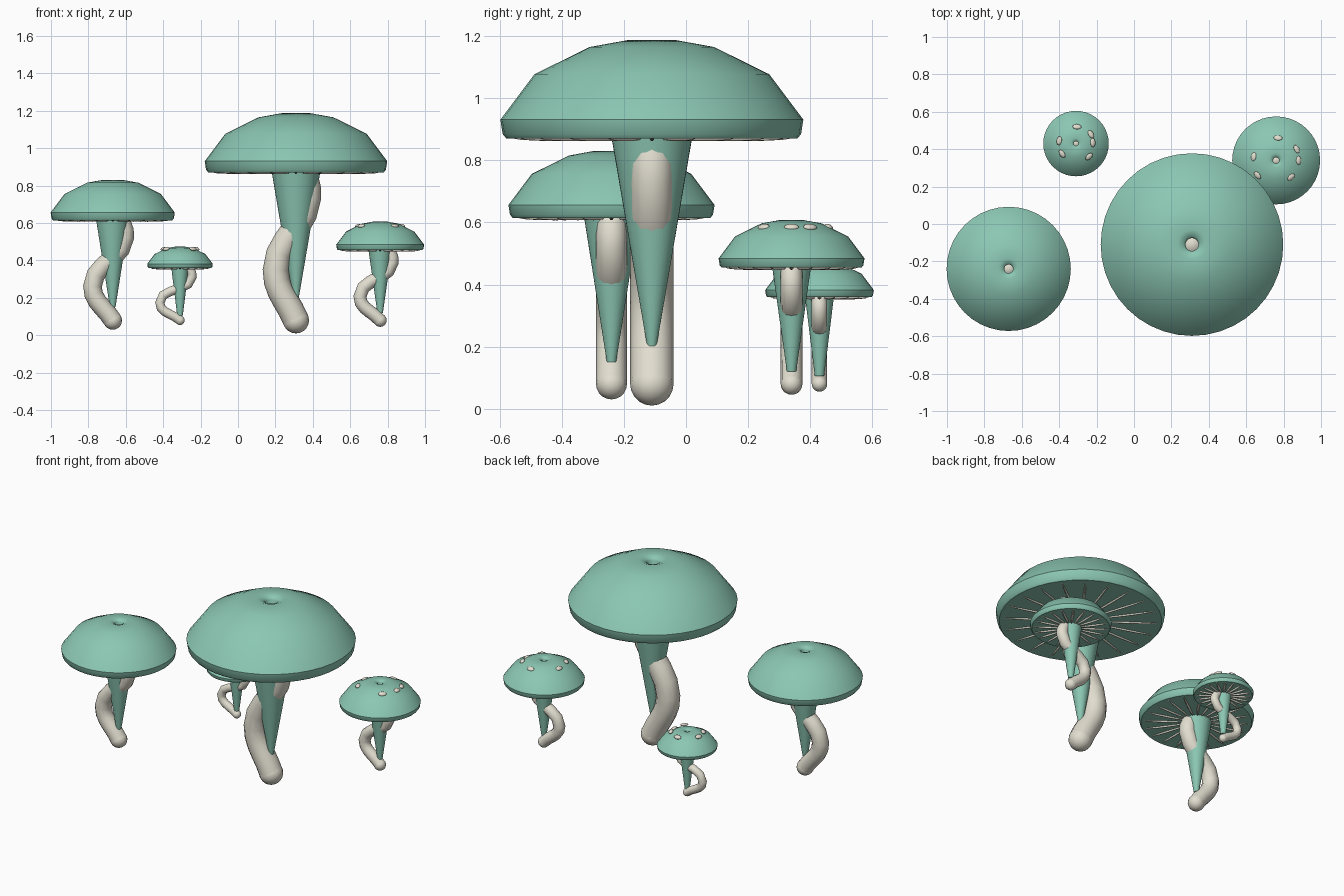
import bpy, bmesh, math
from mathutils import Matrix, Vector

if "Cube" in bpy.data.objects:
    bpy.data.objects.remove(bpy.data.objects["Cube"])


def material(name, color):
    m = bpy.data.materials.new(name)
    m.diffuse_color = color
    m.use_nodes = True
    m.node_tree.nodes["Principled BSDF"].inputs["Base Color"].default_value = m.diffuse_color
    return m


GREEN = material("cap_green", (0.26, 0.57, 0.45, 1))
CREAM = material("stem_cream", (0.76, 0.73, 0.63, 1))


def add_mesh(name, bm, mat, angle=40):
    me = bpy.data.meshes.new(name)
    bm.to_mesh(me)
    bm.free()
    ob = bpy.data.objects.new(name, me)
    bpy.context.collection.objects.link(ob)
    me.materials.append(mat)
    bpy.ops.object.select_all(action='DESELECT')
    ob.select_set(True)
    bpy.context.view_layer.objects.active = ob
    bpy.ops.object.shade_smooth_by_angle(angle=math.radians(angle))
    return ob


def lathe(name, profile, center, mat, n=40):
    bm = bmesh.new()
    rings = [[bm.verts.new((center[0] + r * math.cos(a), center[1] + r * math.sin(a), z))
              for a in (2 * math.pi * i / n for i in range(n))] for r, z in profile]
    for lo, hi in zip(rings, rings[1:]):
        for i in range(n):
            j = (i + 1) % n
            bm.faces.new((lo[i], lo[j], hi[j], hi[i]))
    bm.faces.new(rings[0][::-1])
    return add_mesh(name, bm, mat)


def stem(name, pts, radius):
    # bevelled curve tube, turned into mesh, with round ends
    cu = bpy.data.curves.new(name + "_path", 'CURVE')
    cu.dimensions = '3D'
    cu.bevel_depth = radius
    cu.bevel_resolution = 4
    cu.resolution_u = 5
    sp = cu.splines.new('BEZIER')
    sp.bezier_points.add(len(pts) - 1)
    for bp, p in zip(sp.bezier_points, pts):
        bp.co = p
        bp.handle_left_type = bp.handle_right_type = 'AUTO'
    tmp = bpy.data.objects.new(name + "_path", cu)
    bpy.context.collection.objects.link(tmp)
    bpy.context.view_layer.update()
    me = bpy.data.meshes.new_from_object(tmp.evaluated_get(bpy.context.evaluated_depsgraph_get()))
    bpy.data.objects.remove(tmp)
    bm = bmesh.new()
    bm.from_mesh(me)
    for p in (pts[0], pts[-1]):
        bmesh.ops.create_uvsphere(bm, u_segments=16, v_segments=10, radius=radius,
                                  matrix=Matrix.Translation(p))
    add_mesh(name, bm, CREAM, 60)


def ellipsoids(name, items, segs=(10, 6)):
    # items: (location, rotation matrix, half sizes)
    bm = bmesh.new()
    for loc, rot, size in items:
        bmesh.ops.create_uvsphere(bm, u_segments=segs[0], v_segments=segs[1], radius=1,
                                  matrix=Matrix.Translation(loc) @ rot @ Matrix.Diagonal((*size, 1)))
    add_mesh(name, bm, CREAM, 60)


def mushroom(name, x, y, R, zc, stem_r, tip_z, spots=(), spot_z=0):
    # cap with tapering funnel underneath and a small pit on top
    prof = [(0.015, tip_z), (0.265 * R, zc)]
    prof += [(r * R, zc + z * R) for r, z in
             [(0.96, 0), (0.985, 0.03), (1, 0.125), (0.775, 0.425), (0.41, 0.605),
              (0.16, 0.65), (0.09, 0.625), (0.07, 0.6), (0.07, 0.35)]]
    lathe(name + "_cap", prof, (x, y), GREEN)
    # wavy stem
    h = zc - 0.08
    stem(name + "_stem", [Vector((x + dx, y, 0.08 + t * h)) for dx, t in
                          [(0, 0), (-0.108, 0.34), (0.065, 0.83), (0, 1.12)]], stem_r)
    # radial gills
    gills = []
    for i in range(20):
        a = 2 * math.pi * i / 20
        gills.append(((x + 0.56 * R * math.cos(a), y + 0.56 * R * math.sin(a), zc),
                      Matrix.Rotation(a, 4, 'Z'), (0.37 * R, 0.007, 0.008)))
    ellipsoids(name + "_gills", gills)
    # spots lying on the cap
    if spots:
        items = []
        for sx, sy in spots:
            a = math.atan2(sy - y, sx - x)
            rot = Matrix.Rotation(a, 4, 'Z') @ Matrix.Rotation(math.radians(27), 4, 'Y')
            items.append(((sx, sy, spot_z), rot, (0.015, 0.024, 0.009)))
        ellipsoids(name + "_spots", items, (12, 8))


mushroom("large_mushroom", 0.31, -0.11, 0.488, 0.87, 0.07, 0.20)
mushroom("left_mushroom", -0.67, -0.24, 0.332, 0.615, 0.05, 0.15)
mushroom("right_mushroom", 0.76, 0.34, 0.235, 0.455, 0.035, 0.12,
         [(0.77, 0.46), (0.64, 0.36), (0.87, 0.40), (0.88, 0.34), (0.84, 0.25), (0.66, 0.26)], 0.585)
mushroom("small_mushroom", -0.31, 0.43, 0.175, 0.36, 0.025, 0.105,
         [(-0.305, 0.52), (-0.40, 0.445), (-0.385, 0.375), (-0.24, 0.36), (-0.22, 0.435), (-0.23, 0.48)], 0.462)
